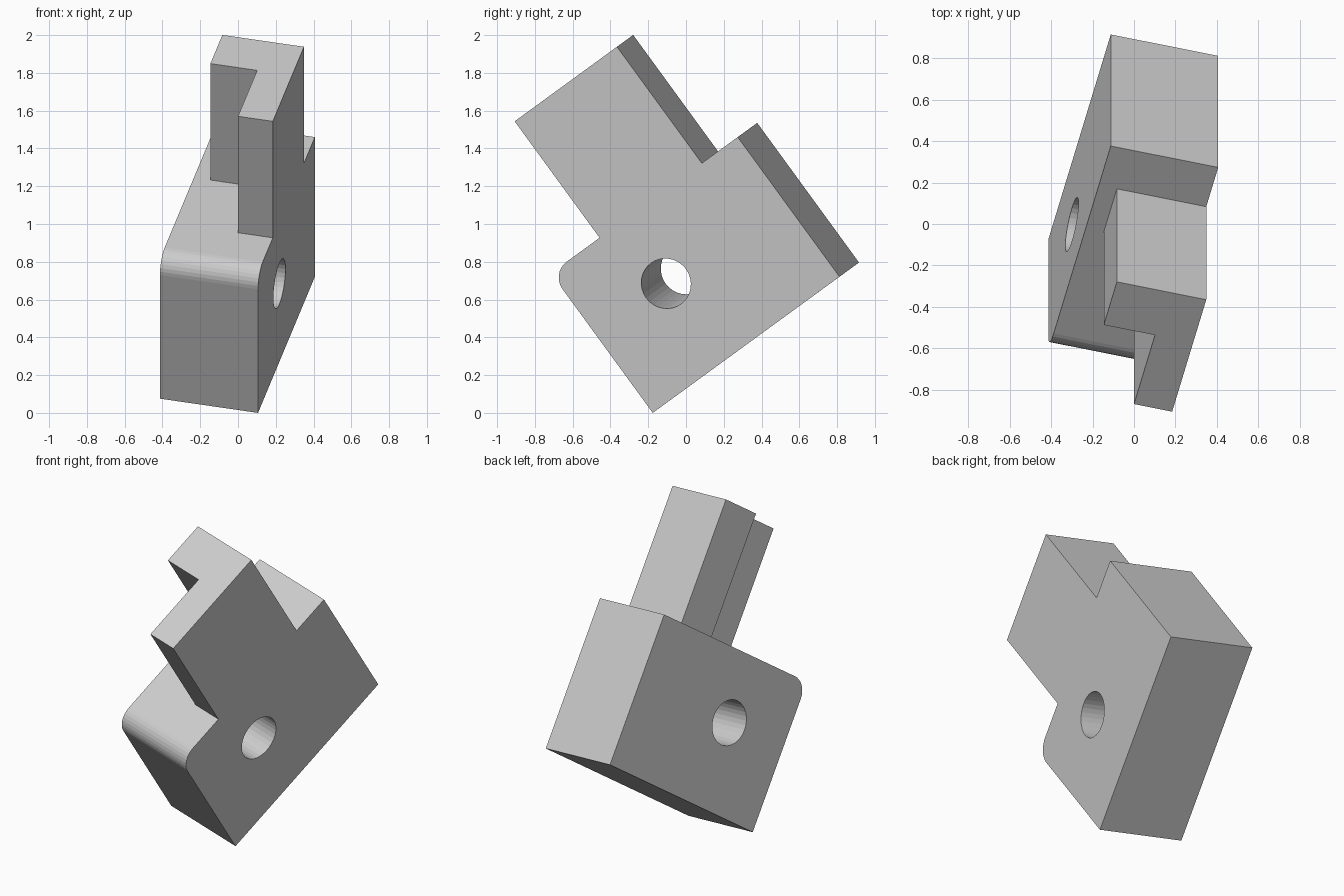
import bpy, bmesh
from math import sin, cos, pi
from mathutils import Matrix, Vector

if "Cube" in bpy.data.objects:
    bpy.data.objects.remove(bpy.data.objects["Cube"])

# Tilted local frame: length, thickness and height directions of the block
height = Vector((0, -0.589, 0.808)).normalized()
thick = Vector((-0.971, 0.239 * height.z, -0.239 * height.y)).normalized()
length = thick.cross(height)
FRAME = Matrix((length, thick, height)).transposed().to_4x4()
FRAME.translation = (0.106, -0.176, 0.0)


def prism(name, points, offset):
    """Extrude a closed local outline along a local offset."""
    bm = bmesh.new()
    face = bm.faces.new([bm.verts.new(p) for p in points])
    ext = bmesh.ops.extrude_face_region(bm, geom=[face], use_keep_orig=True)
    moved = [g for g in ext["geom"] if isinstance(g, bmesh.types.BMVert)]
    bmesh.ops.translate(bm, verts=moved, vec=offset)
    bmesh.ops.recalc_face_normals(bm, faces=bm.faces)
    mesh = bpy.data.meshes.new(name)
    bm.to_mesh(mesh)
    bm.free()
    obj = bpy.data.objects.new(name, mesh)
    obj.matrix_world = FRAME
    bpy.context.collection.objects.link(obj)
    return obj


def boolean(target, helper, operation):
    mod = target.modifiers.new(helper.name, "BOOLEAN")
    mod.object = helper
    mod.operation = operation
    mod.solver = "EXACT"
    helper.hide_render = True
    helper.hide_set(True)


L, T, H, R = 1.26, 0.535, 0.915, 0.105

# Base block with one rounded upper edge
outline = [(0, 0, 0), (L, 0, 0), (L, 0, H)]
for i in range(9):
    a = pi / 2 + i * pi / 16
    outline.append((R + R * cos(a), 0, H - R + R * sin(a)))
block = prism("bracket_block", outline, (0, T, 0))

# L-shaped upright, flush with the right face
z0, z1 = H - 0.1, 1.678
section = [(0.328, 0), (1.018, 0), (1.018, 0.445), (0.753, 0.445), (0.753, 0.19), (0.328, 0.19)]
upright = prism("upright", [(x, y, z0) for x, y in section], (0, 0, z1 - z0))
boolean(block, upright, "UNION")

# Through hole
N = 32
circle = [(0.474 + 0.134 * cos(2 * pi * i / N), -0.1, 0.512 + 0.134 * sin(2 * pi * i / N)) for i in range(N)]
hole = prism("hole_cutter", circle, (0, T + 0.2, 0))
boolean(block, hole, "DIFFERENCE")
